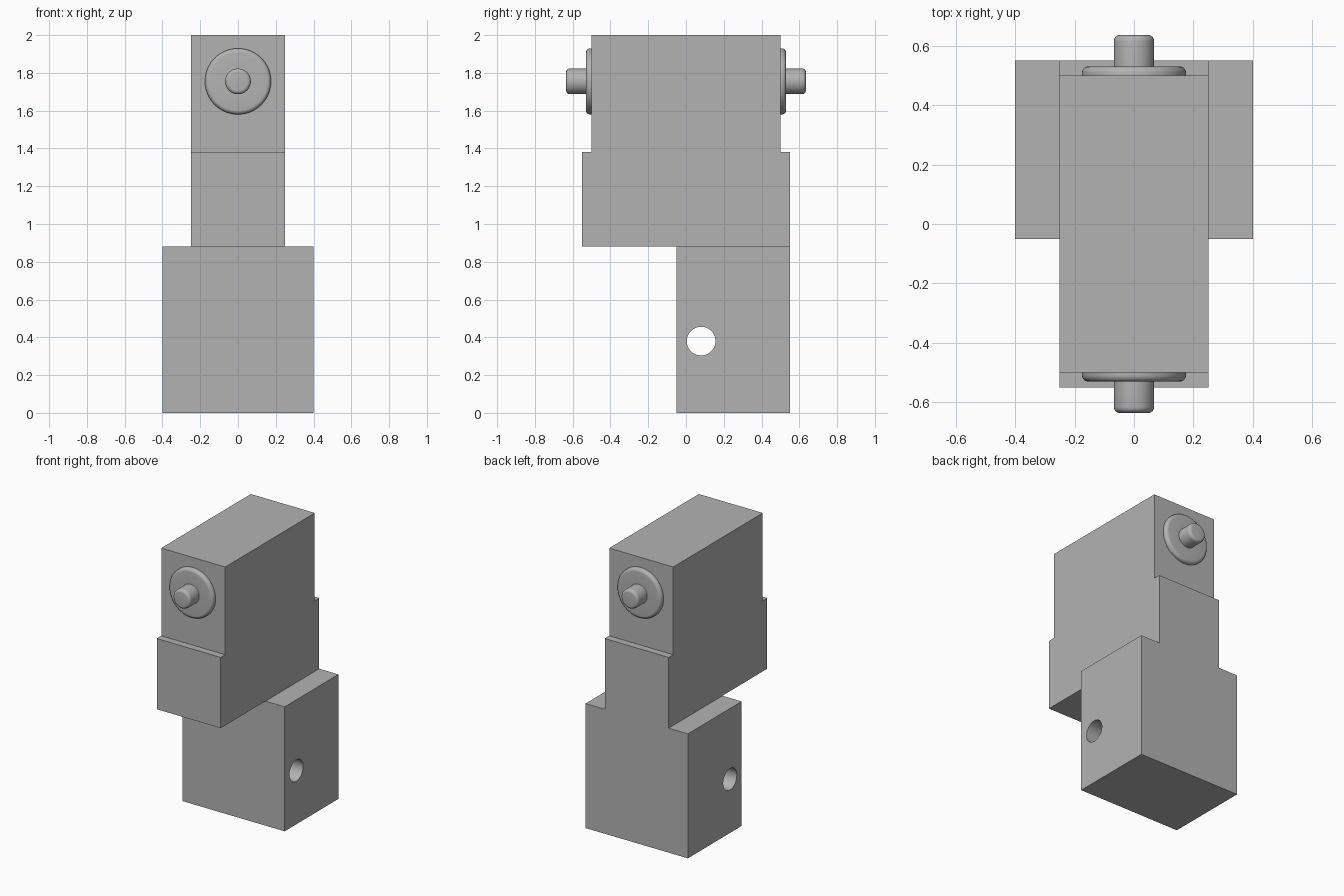
import bpy, bmesh, math
from mathutils import Vector, Matrix

cube = bpy.data.objects.get("Cube")
if cube:
    bpy.data.objects.remove(cube, do_unlink=True)

grey = bpy.data.materials.new("plain grey")
grey.use_nodes = True
GREY = (0.45, 0.45, 0.45, 1)
grey.diffuse_color = GREY
grey.node_tree.nodes["Principled BSDF"].inputs["Base Color"].default_value = GREY


def finish(name, bm):
    bmesh.ops.recalc_face_normals(bm, faces=bm.faces)
    mesh = bpy.data.meshes.new(name)
    bm.to_mesh(mesh)
    bm.free()
    mesh.materials.append(grey)
    obj = bpy.data.objects.new(name, mesh)
    bpy.context.collection.objects.link(obj)
    return obj


def select_only(obj):
    bpy.ops.object.select_all(action='DESELECT')
    obj.select_set(True)
    bpy.context.view_layer.objects.active = obj


def slab(name, half_width, outline):
    """Extrude a (y, z) side outline across x."""
    bm = bmesh.new()
    face = bm.faces.new([bm.verts.new((-half_width, y, z)) for y, z in outline])
    moved = bmesh.ops.extrude_face_region(bm, geom=[face])["geom"]
    verts = [v for v in moved if isinstance(v, bmesh.types.BMVert)]
    bmesh.ops.translate(bm, verts=verts, vec=(2 * half_width, 0, 0))
    return finish(name, bm)


def boolean(obj, other, operation):
    mod = obj.modifiers.new(operation.lower(), 'BOOLEAN')
    mod.operation, mod.object, mod.solver = operation, other, 'EXACT'
    select_only(obj)
    bpy.ops.object.modifier_apply(modifier=mod.name)
    bpy.data.objects.remove(other, do_unlink=True)


# Body: stepped upper block joined to the wide offset base
BACK, STEP, SHOULDER, NECK = 0.55, 0.5, 1.38, 0.88
body = slab("body", 0.25, [(-BACK, NECK), (BACK, NECK), (BACK, SHOULDER), (STEP, SHOULDER),
                           (STEP, 2), (-STEP, 2), (-STEP, SHOULDER), (-BACK, SHOULDER)])
base = slab("base", 0.4, [(-0.05, 0), (BACK, 0), (BACK, NECK), (-0.05, NECK)])
boolean(body, base, 'UNION')

# Cross hole through the base
bm = bmesh.new()
bmesh.ops.create_cone(bm, cap_ends=True, segments=48, radius1=0.076, radius2=0.076, depth=1,
                      matrix=Matrix.Translation((0, 0.08, 0.38)) @ Matrix.Rotation(math.pi / 2, 4, 'Y'))
boolean(body, finish("hole_cutter", bm), 'DIFFERENCE')
select_only(body)
bpy.ops.object.shade_smooth_by_angle(angle=math.radians(30))


# Round flange and pin, turned as one profile around y
def fillet(r, y, radius, steps=6):
    """Convex rounded corner whose sharp corner would be at (r, y)."""
    angles = [math.pi / 2 * i / steps for i in range(steps + 1)]
    return [(r - radius + radius * math.cos(a), y - radius + radius * math.sin(a)) for a in angles]


def pin(name, side):
    profile = [(0.175, 0.49)] + fillet(0.175, 0.53, 0.022) + [(0.068, 0.53)]
    profile += fillet(0.068, 0.635, 0.02) + [(0, 0.635)]
    bm = bmesh.new()
    verts = [bm.verts.new((r, side * y, 1.755)) for r, y in profile]
    edges = [bm.edges.new(pair) for pair in zip(verts, verts[1:])]
    bmesh.ops.spin(bm, geom=verts + edges, cent=(0, 0, 1.755), axis=(0, 1, 0),
                   angle=math.tau, steps=64)
    bmesh.ops.remove_doubles(bm, verts=bm.verts, dist=0.0005)
    # Close the seat hidden inside the body
    bmesh.ops.holes_fill(bm, edges=[e for e in bm.edges if e.is_boundary], sides=0)
    obj = finish(name, bm)
    select_only(obj)
    bpy.ops.object.shade_smooth_by_angle(angle=math.radians(30))


pin("front_pin", -1)
pin("back_pin", 1)
